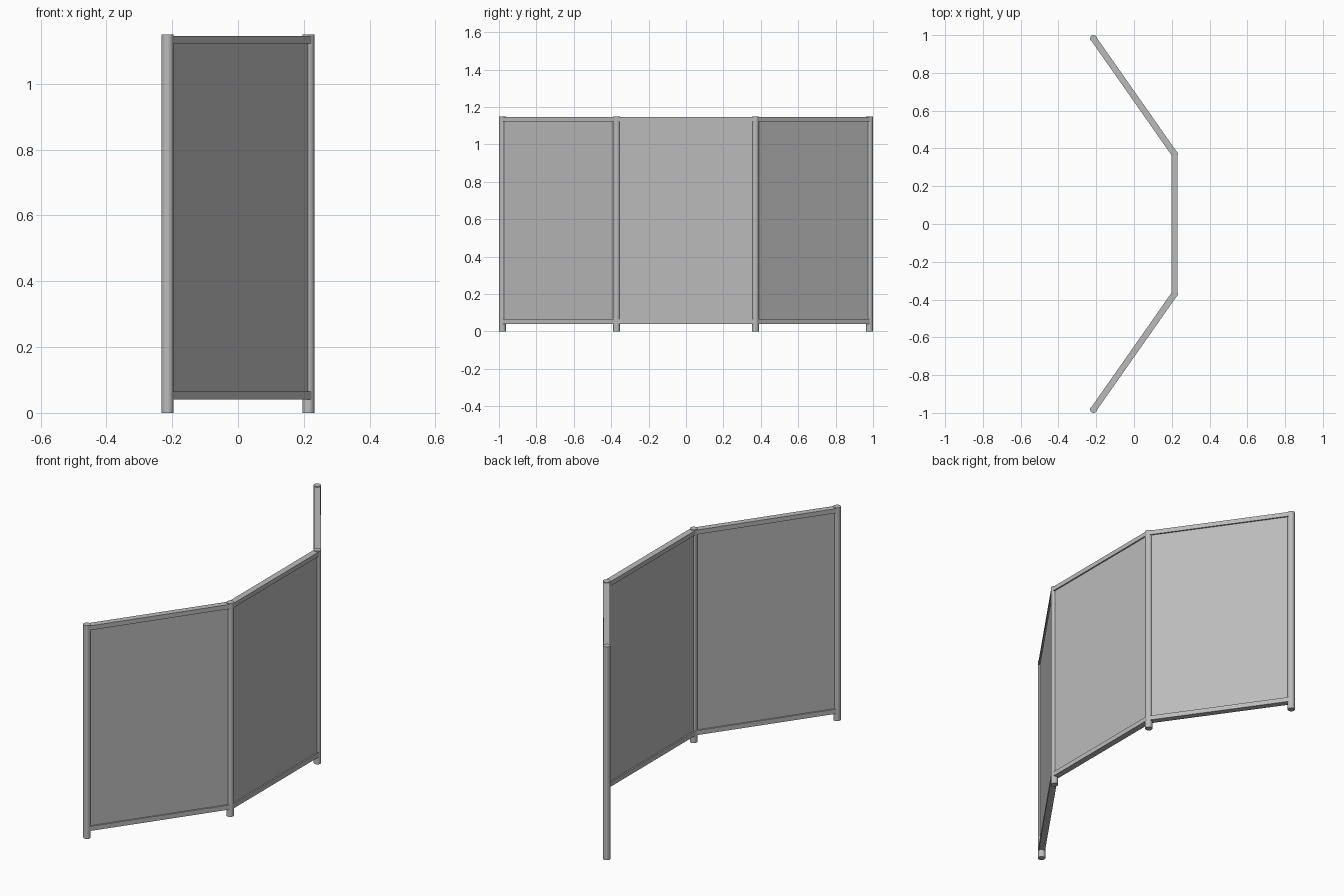
import bpy, math
from mathutils import Vector

cube = bpy.data.objects.get("Cube")
if cube:
    bpy.data.objects.remove(cube, do_unlink=True)

grey = bpy.data.materials.new("plain grey")
grey.use_nodes = True
COLOUR = (0.5, 0.5, 0.5, 1)
grey.diffuse_color = COLOUR
grey.node_tree.nodes["Principled BSDF"].inputs["Base Color"].default_value = COLOUR

HEIGHT, RADIUS = 1.15, 0.0185
corners = [Vector((-0.214, -0.9815)), Vector((0.214, -0.371)),
           Vector((0.214, 0.371)), Vector((-0.214, 0.9815))]


def post(name, at):
    bpy.ops.mesh.primitive_cylinder_add(vertices=24, radius=RADIUS, depth=HEIGHT,
                                        location=(at.x, at.y, HEIGHT / 2))
    ob = bpy.context.object
    ob.name = name
    ob.data.materials.append(grey)
    bpy.ops.object.shade_smooth_by_angle(angle=math.radians(30))


def slab(name, a, b, z0, z1, thick):
    """Upright board between two plan points."""
    mid, run = (a + b) / 2, b - a
    bpy.ops.mesh.primitive_cube_add(size=1, location=(mid.x, mid.y, (z0 + z1) / 2),
                                    rotation=(0, 0, math.atan2(run.y, run.x)))
    ob = bpy.context.object
    ob.name = name
    ob.scale = (run.length, thick, z1 - z0)
    ob.data.materials.append(grey)


# Round posts at every fold and end
for name, at in zip(("front_end", "front_fold", "back_fold", "back_end"), corners):
    post(name + "_post", at)

# Three leaves, each a recessed panel between two rails
for name, a, b in zip(("front", "middle", "back"), corners, corners[1:]):
    slab(name + "_bottom_rail", a, b, 0.04, 0.065, 0.033)
    slab(name + "_top_rail", a, b, 1.122, 1.146, 0.033)
    slab(name + "_panel", a, b, 0.06, 1.127, 0.018)
